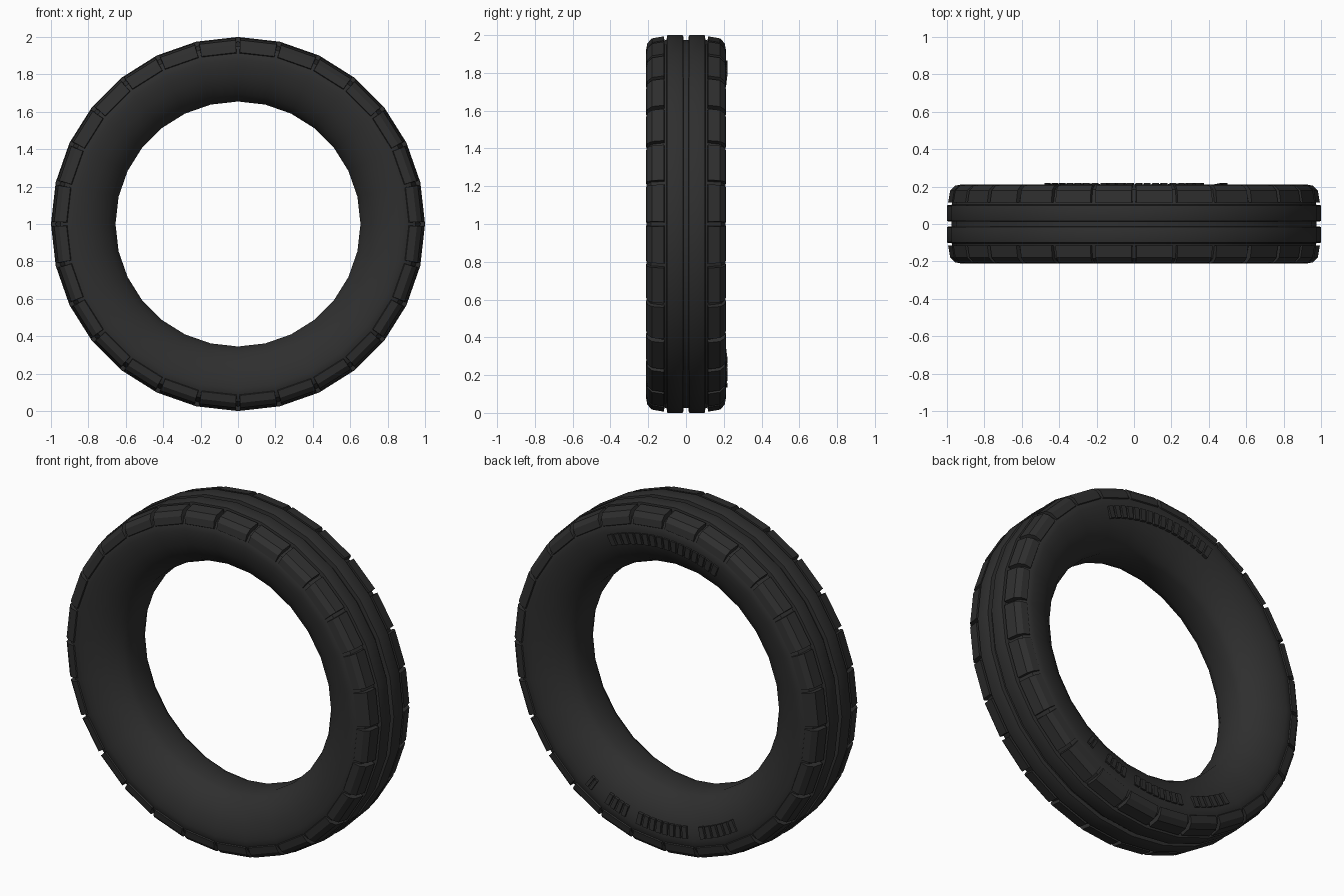
import bpy, bmesh, math
from mathutils import Vector

cube = bpy.data.objects.get("Cube")
if cube:
    bpy.data.objects.remove(cube, do_unlink=True)

SEGMENTS = 28

rubber = bpy.data.materials.new("dark_rubber")
rubber.use_nodes = True
rubber.diffuse_color = (0.028, 0.028, 0.028, 1)
shader = rubber.node_tree.nodes["Principled BSDF"]
shader.inputs["Base Color"].default_value = rubber.diffuse_color
shader.inputs["Roughness"].default_value = 0.8


def ring_point(y, r, step):
    """Point on the faceted ring; fractions of a step lie on the flat facet."""
    i = math.floor(step)
    ends = []
    for k in (i, i + 1):
        a = math.tau * k / SEGMENTS
        ends.append(Vector((r * math.sin(a), y, 1 + r * math.cos(a))))
    return ends[0].lerp(ends[1], step - i)


def finish(name, bm):
    bmesh.ops.recalc_face_normals(bm, faces=bm.faces)
    mesh = bpy.data.meshes.new(name)
    bm.to_mesh(mesh)
    bm.free()
    mesh.materials.append(rubber)
    obj = bpy.data.objects.new(name, mesh)
    bpy.context.collection.objects.link(obj)
    bpy.ops.object.select_all(action='DESELECT')
    obj.select_set(True)
    bpy.context.view_layer.objects.active = obj
    bpy.ops.object.shade_smooth_by_angle(angle=math.radians(32))


def bridge(bm, a, b):
    for j in range(len(a)):
        k = (j + 1) % len(a)
        bm.faces.new((a[j], a[k], b[k], b[j]))


# Tyre body: half profile (y, radius) from bore to tread, mirrored and revolved
half = [(.065, .655), (.098, .671), (.13, .695), (.167, .74), (.192, .79),
        (.205, .84), (.21, .88), (.207, .912), (.185, .95), (.115, .972),
        (.103, .975), (.1, .998), (.095, 1.0), (.02, 1.0), (.015, .998), (.013, .975)]
profile = half + [(-y, r) for y, r in reversed(half)]
bm = bmesh.new()
rings = [[bm.verts.new(ring_point(y, r, i)) for y, r in profile] for i in range(SEGMENTS)]
for i in range(SEGMENTS):
    bridge(bm, rings[i], rings[(i + 1) % SEGMENTS])
finish("tyre_body", bm)

# Shoulder blocks: (y, radius, inset from the facet end), one per facet
section = [(.114, .96, .035), (.116, .995, .055), (.18, .984, .055),
           (.205, .958, .055), (.212, .918, .045), (.2, .91, .035)]
for name, side in (("front_shoulder_blocks", -1), ("back_shoulder_blocks", 1)):
    bm = bmesh.new()
    for i in range(SEGMENTS):
        a = [bm.verts.new(ring_point(side * y, r, i + f)) for y, r, f in section]
        b = [bm.verts.new(ring_point(side * y, r, i + 1 - f)) for y, r, f in section]
        bridge(bm, a, b)
        bm.faces.new(a)
        bm.faces.new(b)
    finish(name, bm)

# Raised bars on the back sidewall: (start angle, end angle, count), from the top
bm = bmesh.new()
for start, end, count in ((-25, 25, 16), (146, 164, 6), (169, 192, 8),
                          (196, 206, 4), (212, 215.5, 2)):
    pitch = (end - start) / count
    for k in range(count):
        lo = math.radians(start + pitch * (k + .15))
        hi = math.radians(start + pitch * (k + .85))
        caps = []
        for inner, outer in ((.19, .19), (.212, .219)):
            caps.append([bm.verts.new((-r * math.sin(a), y, 1 + r * math.cos(a)))
                         for a, r, y in ((lo, .8, inner), (hi, .8, inner),
                                         (hi, .865, outer), (lo, .865, outer))])
        bridge(bm, *caps)
        for cap in caps:
            bm.faces.new(cap)
finish("sidewall_bars", bm)
